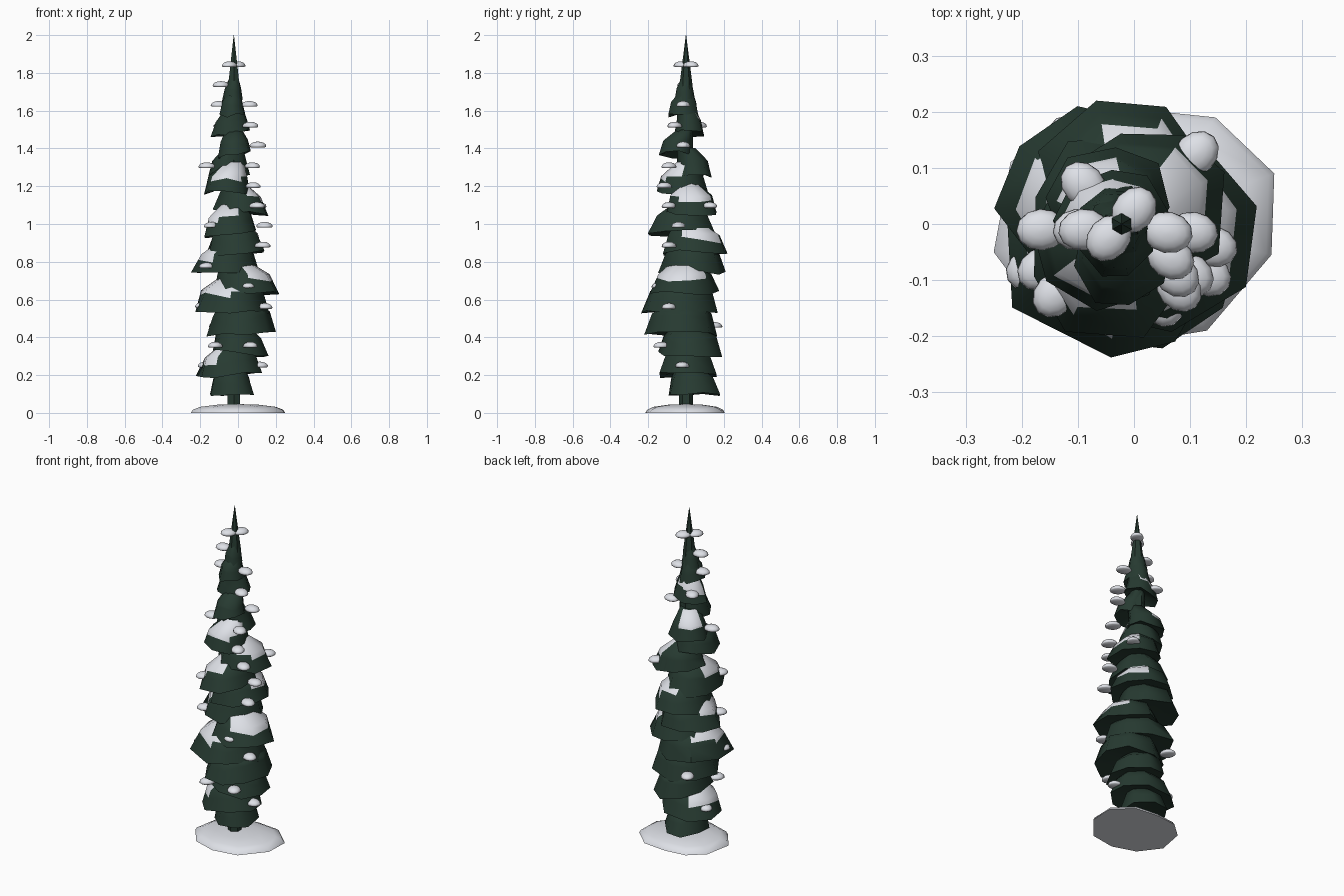
import bpy, bmesh, math, random
from mathutils import Vector

if "Cube" in bpy.data.objects:
    bpy.data.objects.remove(bpy.data.objects["Cube"])

random.seed(7)
TX = -0.022  # trunk axis in x


def material(name, rgb):
    m = bpy.data.materials.new(name)
    m.diffuse_color = (*rgb, 1)
    m.use_nodes = True
    m.node_tree.nodes["Principled BSDF"].inputs["Base Color"].default_value = m.diffuse_color
    return m


GREEN = material("dark needle green", (0.02, 0.043, 0.031))
SNOW = material("snow white", (0.76, 0.78, 0.83))


def finish(bm, name, mats, angle=55):
    bmesh.ops.recalc_face_normals(bm, faces=bm.faces)
    me = bpy.data.meshes.new(name)
    bm.to_mesh(me)
    bm.free()
    for m in mats:
        me.materials.append(m)
    ob = bpy.data.objects.new(name, me)
    bpy.context.collection.objects.link(ob)
    bpy.ops.object.select_all(action='DESELECT')
    ob.select_set(True)
    bpy.context.view_layer.objects.active = ob
    bpy.ops.object.shade_smooth_by_angle(angle=math.radians(angle))
    return ob


def bridge(bm, rings, cap_start=True, cap_end=True):
    # Skin a list of vertex rings; returns the side faces per band
    loops = [[bm.verts.new(p) for p in r] for r in rings]
    n = len(loops[0])
    bands = [[bm.faces.new((a[i], a[(i + 1) % n], b[(i + 1) % n], b[i]))
              for i in range(n)] for a, b in zip(loops, loops[1:])]
    if cap_start:
        bm.faces.new(loops[0])
    if cap_end:
        bm.faces.new(loops[-1])
    return bands


def tier(name, z, x0, x1, y0, y1, tilt, snow):
    # Skirt of branches: narrow at the trunk, wide and ragged at the rim
    n = 8
    cx, cy = (x0 + x1) / 2, (y0 + y1) / 2
    rx, ry = (x1 - x0) / 2, (y1 - y0) / 2
    h = 0.09 + 0.55 * (rx + ry) / 2
    rt = min(0.05, rx * 0.45)
    start = random.random() * math.tau
    top, mid, edge, rim, under = [], [], [], [], []
    for i in range(n):
        a = start + math.tau * (i + random.uniform(-0.15, 0.15)) / n
        c, s = math.cos(a), math.sin(a)
        j = random.uniform(0.95, 1.12)
        bottom = Vector((cx + rx * j * c, cy + ry * j * s,
                         z + tilt * c + random.uniform(-0.012, 0.012)))
        m = Vector((TX + (cx - TX) * 0.85 + rx * 0.82 * c,
                    cy * 0.85 + ry * 0.82 * s, z + h * 0.54 + tilt * 0.6 * c))
        top.append(Vector((TX + rt * c, rt * s, z + h)))
        mid.append(m)
        edge.append(m.lerp(bottom, random.uniform(0.1, 0.5)))
        rim.append(bottom)
        under.append(Vector((TX + 0.035 * c, 0.035 * s, z + 0.035)))
    bm = bmesh.new()
    bands = bridge(bm, [top, mid, edge, rim, under])
    # Snow lies on the upper faces that point towards the drift direction
    if snow >= 0:
        d = Vector((math.cos(math.radians(snow)), math.sin(math.radians(snow))))
        for band, limit in ((bands[0], 0.2), (bands[1], 0.6)):
            for f in band:
                c = f.calc_center_median()
                if Vector((c.x - cx, c.y - cy)).normalized().dot(d) > limit:
                    f.material_index = 1
    return finish(bm, name, [GREEN, SNOW])


# rim height, x range, y range, tilt towards +x, snow direction (-1 = none)
TIERS = [
    (0.10, -0.16, 0.085, -0.10, 0.18, 0.00, -1),
    (0.20, -0.22, 0.13, -0.15, 0.17, 0.01, 180),
    (0.31, -0.14, 0.155, -0.15, 0.20, -0.02, -1),
    (0.42, -0.16, 0.21, -0.22, 0.17, 0.02, -1),
    (0.535, -0.235, 0.17, -0.23, 0.175, -0.01, 215),
    (0.635, -0.13, 0.21, -0.18, 0.165, 0.00, 345),
    (0.74, -0.23, 0.11, -0.14, 0.22, 0.00, 185),
    (0.845, -0.17, 0.14, -0.13, 0.225, 0.01, 25),
    (0.945, -0.195, 0.10, -0.20, 0.15, 0.015, 215),
    (1.06, -0.12, 0.16, -0.11, 0.175, -0.01, 0),
    (1.165, -0.185, 0.065, -0.16, 0.115, 0.00, 275),
    (1.255, -0.16, 0.06, -0.06, 0.14, 0.00, 110),
    (1.365, -0.11, 0.07, -0.145, 0.04, 0.01, -1),
    (1.475, -0.14, 0.06, -0.06, 0.095, 0.02, 120),
    (1.575, -0.10, 0.035, -0.10, 0.07, 0.00, -1),
    (1.655, -0.08, 0.025, -0.06, 0.045, 0.00, -1),
]
for i, t in enumerate(TIERS):
    tier(f"branch_tier_{i + 1}", *t)

# Trunk and pointed tip
bm = bmesh.new()
bridge(bm, [[(TX + r * math.sin(math.tau * k / 6), r * math.cos(math.tau * k / 6), z)
             for k in range(6)]
            for z, r in ((0.01, 0.038), (1.6, 0.037), (1.74, 0.034), (2.0, 0.001))])
finish(bm, "trunk_and_tip", [GREEN], 30)

# Snow mound at the foot
bm = bmesh.new()
outline = [(0.25, 0.09), (0.145, 0.19), (0.0, 0.205), (-0.13, 0.19), (-0.22, 0.11),
           (-0.25, -0.05), (-0.16, -0.17), (-0.02, -0.215), (0.13, -0.19), (0.245, -0.055)]
bridge(bm, [[(x * s, y * s, z) for x, y in outline]
            for s, z in ((1.0, 0.0), (0.96, 0.016), (0.8, 0.032), (0.45, 0.043), (0.1, 0.046))])
finish(bm, "snow_mound", [SNOW], 50)

# Snow clumps resting on branch ends: x, y, z
CLUMPS = [
    (0.0, 0.025, 1.84), (-0.045, -0.025, 1.84), (-0.09, -0.01, 1.735),
    (-0.10, -0.01, 1.63), (0.06, -0.015, 1.63), (0.065, -0.06, 1.52),
    (-0.09, 0.07, 1.52), (0.105, -0.015, 1.415), (-0.165, -0.01, 1.305),
    (0.075, -0.09, 1.305), (0.08, -0.115, 1.2), (0.10, -0.09, 1.095),
    (0.11, 0.125, 1.095), (0.14, -0.04, 0.99), (-0.14, -0.125, 0.99),
    (0.13, -0.09, 0.885), (-0.165, -0.08, 0.775), (0.05, -0.14, 0.67),
    (-0.185, -0.08, 0.565), (0.14, -0.09, 0.56), (-0.115, 0.15, 0.46),
    (0.065, -0.13, 0.355), (-0.12, -0.12, 0.355), (0.115, -0.02, 0.25),
    (-0.17, 0.06, 0.25),
]
for i, (x, y, z) in enumerate(CLUMPS):
    a0 = math.atan2(y, x - TX)
    ca, sa = math.cos(a0), math.sin(a0)
    rings = []
    for s, dz in ((0.85, -0.009), (1.0, -0.004), (0.93, 0.006),
                  (0.72, 0.014), (0.42, 0.019), (0.1, 0.021)):
        ring = []
        for k in range(12):
            u = 0.045 * s * math.cos(math.tau * k / 12)
            v = 0.037 * s * math.sin(math.tau * k / 12)
            ring.append((x + u * ca - v * sa, y + u * sa + v * ca, z + dz))
        rings.append(ring)
    bm = bmesh.new()
    bridge(bm, rings)
    finish(bm, f"snow_clump_{i + 1}", [SNOW], 70)
